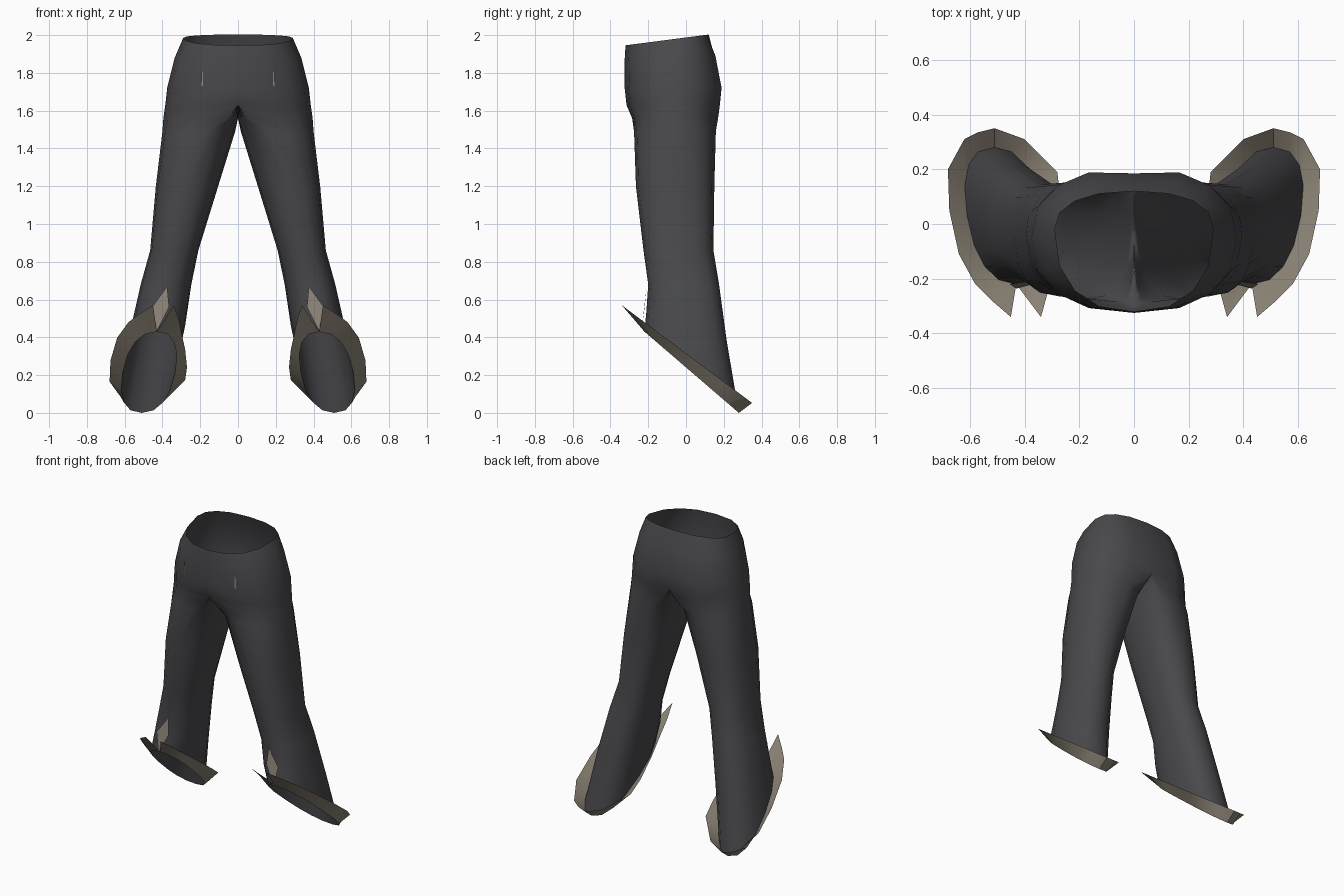
import bpy, math

if "Cube" in bpy.data.objects:
    bpy.data.objects.remove(bpy.data.objects["Cube"])

N = 16


def material(name, rgb):
    m = bpy.data.materials.new(name)
    m.diffuse_color = (*rgb, 1)
    m.use_nodes = True
    m.node_tree.nodes["Principled BSDF"].inputs["Base Color"].default_value = m.diffuse_color
    return m


charcoal = material("charcoal cloth", (0.066, 0.066, 0.073))
tan = material("tan lining", (0.27, 0.235, 0.185))


def make_part(name, verts, faces, mat, smooth=50):
    """Right half of a part, mirrored across x = 0."""
    me = bpy.data.meshes.new(name)
    me.from_pydata(verts, [], faces)
    me.materials.append(mat)
    ob = bpy.data.objects.new(name, me)
    bpy.context.collection.objects.link(ob)
    mirror = ob.modifiers.new("mirror", 'MIRROR')
    mirror.merge_threshold = 0.002
    bpy.ops.object.select_all(action='DESELECT')
    ob.select_set(True)
    bpy.context.view_layer.objects.active = ob
    bpy.ops.object.shade_smooth_by_angle(angle=math.radians(smooth))
    return ob


def spow(v, e=0.85):
    return math.copysign(abs(v) ** e, v) if abs(v) > 1e-6 else 0.0


def ring(z, cx, ro, ri, yf, yc, yb, slope=0, shear=0):
    """Section starting at the front, going round the outer side, back and inner side."""
    pts = []
    for k in range(N):
        t = 2 * math.pi * k / N
        s, c = spow(math.sin(t)), spow(-math.cos(t))
        x = cx + s * (ro if s > 0 else ri) + shear * c
        y = yc + c * ((yb - yc) if c > 0 else (yc - yf))
        if k == N // 2 and cx == 0 and z < 1.9:
            y -= 0.02                      # seam dip at the back
        pts.append((x, y, z + slope * (y - yc)))
    return pts


# Trousers: half waist sections that turn into a full leg section below the crotch
sections = [
    (1.985, 0, .29, 0, -.32, -.02, .12, .13),
    (1.88, 0, .335, 0, -.325, -.05, .17, .05),
    (1.72, 0, .375, 0, -.325, -.05, .205),
    (1.63, 0, .385, 0, -.315, -.05, .195),
    (1.56, .05, .345, .05, -.285, -.05, .17),
    (1.49, .17, .23, .155, -.275, -.05, .158),
    (1.20, .27, .165, .165, -.265, -.05, .15),
    (0.86, .34, .125, .13, -.225, -.04, .145),
    (0.68, .385, .13, .138, -.20, -.02, .175),
    (0.46, .425, .14, .145, -.21, 0, .215, -.35, .02),
    (0.215, .47, .14, .137, -.22, .03, .28, -.86, .04),
]
rings = [ring(*s) for s in sections]
verts = [p for r in rings for p in r]
faces = []
for i in range(len(rings) - 1):
    for k in range(N):
        a, b = i * N + k, i * N + (k + 1) % N
        f = (a, a + N, b + N, b)
        if any(verts[v][0] > 0.001 for v in f):   # leave the centre plane open
            faces.append(f)
used = sorted({v for f in faces for v in f})
index = {v: i for i, v in enumerate(used)}
make_part("trousers", [verts[v] for v in used],
          [[index[v] for v in f] for f in faces], charcoal, 60)

# Flared cuff: from the slanted hem out to a wide brim, split at the front
brim = [(.45, -.34), (.52, -.28), (.58, -.22), (.64, -.11), (.675, .05),
        (.68, .20), (.62, .31), (.57, .335), (.51, .35), (.40, .31),
        (.34, .25), (.28, .19), (.27, .10), (.28, -.03), (.30, -.15),
        (.315, -.25), (.34, -.34)]
hem = rings[-1] + [rings[-1][0]]
outer = [(x, y, .57 - .75 * (y + .34)) for x, y in brim]
M = N + 1
make_part("flared_cuff", hem + outer,
          [(k, k + M, k + 1 + M, k + 1) for k in range(N)], tan, 40)

# Tan gusset at the front of each ankle
make_part("ankle_gusset",
          [(.375, -.208, .67), (.365, -.219, .56), (.43, -.236, .43), (.455, -.219, .56)],
          [(0, 1, 2), (0, 2, 3)], tan)

# Narrow pocket trim on the front of the hips
make_part("pocket_trim",
          [(.184, -.302, 1.73), (.194, -.300, 1.73), (.194, -.300, 1.81), (.184, -.302, 1.81)],
          [(0, 1, 2, 3)], tan)
